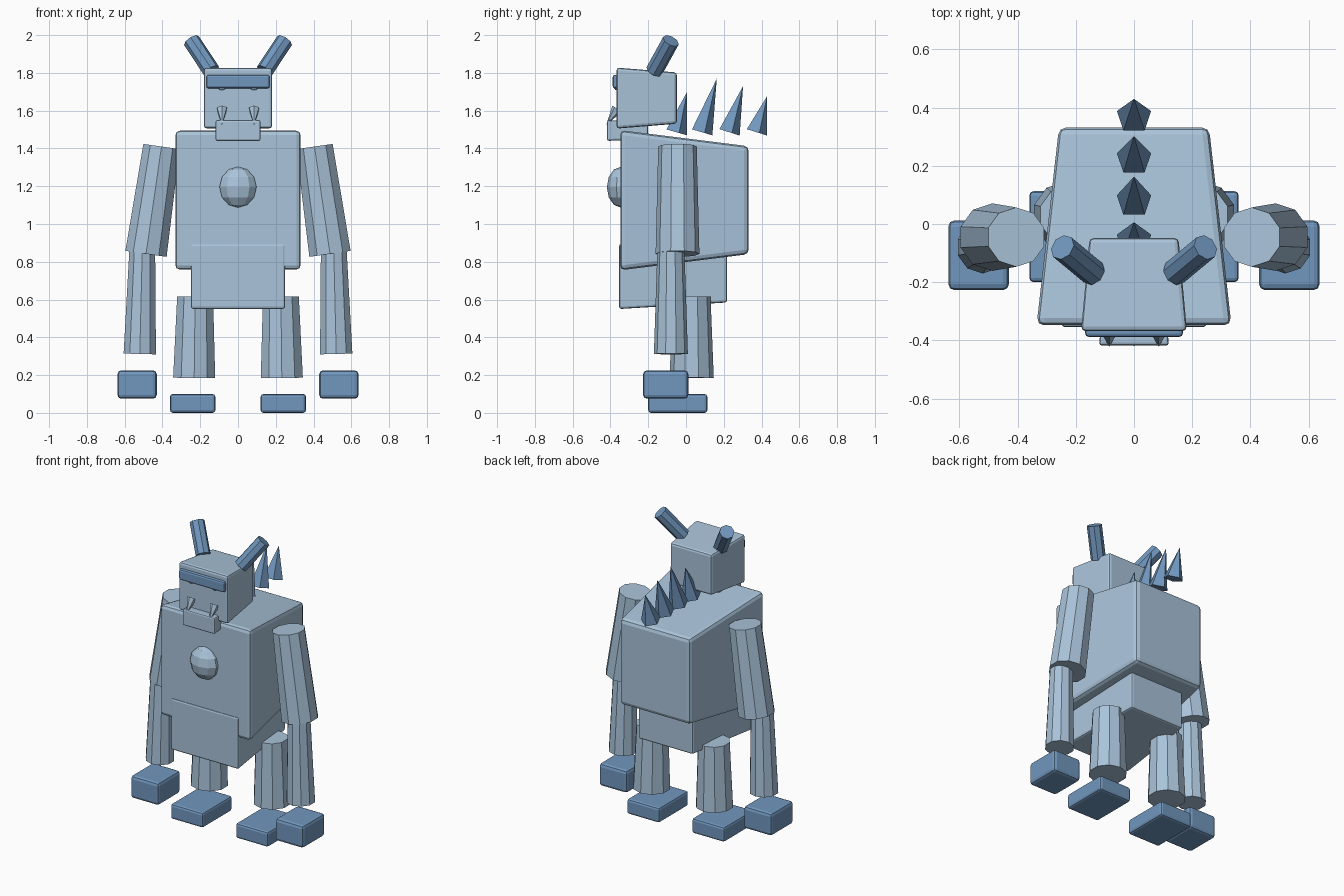
import bpy, bmesh, math
from mathutils import Vector

if "Cube" in bpy.data.objects:
    bpy.data.objects.remove(bpy.data.objects["Cube"])


def material(name, rgb):
    m = bpy.data.materials.new(name)
    m.diffuse_color = (*rgb, 1)
    m.use_nodes = True
    m.node_tree.nodes["Principled BSDF"].inputs["Base Color"].default_value = m.diffuse_color
    return m


PALE = material("pale_blue", (0.40, 0.55, 0.70))
DARK = material("steel_blue", (0.165, 0.31, 0.515))


def finish(name, bm, mat):
    bmesh.ops.recalc_face_normals(bm, faces=bm.faces)
    me = bpy.data.meshes.new(name)
    bm.to_mesh(me)
    bm.free()
    me.materials.append(mat)
    ob = bpy.data.objects.new(name, me)
    bpy.context.scene.collection.objects.link(ob)
    return ob


def block(name, mat, x, y, z, back=1.0, bevel=0.02):
    """Bevelled box from (min, max) ranges, its back face scaled by `back`."""
    bm = bmesh.new()
    bmesh.ops.create_cube(bm, size=2)
    for v in bm.verts:
        k = back if v.co.y > 0 else 1.0
        lo_hi = [((a + b) / 2, (b - a) / 2) for a, b in (x, y, z)]
        (cx, hx), (cy, hy), (cz, hz) = lo_hi
        v.co = (cx + v.co.x * hx * k, cy + v.co.y * hy, cz + v.co.z * hz * k)
    ob = finish(name, bm, mat)
    mod = ob.modifiers.new("soft_edges", 'BEVEL')
    mod.width, mod.segments = bevel, 2
    return ob


def limb(name, mat, start, end, r1, r2, sides=10):
    """Tapered prism between two points; r2 = 0 gives a spike."""
    a, b = Vector(start), Vector(end)
    q = Vector((0, 0, 1)).rotation_difference(b - a)
    bm = bmesh.new()

    def ring(c, r):
        pts = []
        for i in range(sides):
            t = math.pi / 2 + 2 * math.pi * i / sides
            pts.append(bm.verts.new(c + q @ Vector((r * math.cos(t), r * math.sin(t), 0))))
        return pts

    low = ring(a, r1)
    bm.faces.new(low)
    if r2 > 0:
        high = ring(b, r2)
        bm.faces.new(high)
    else:
        high = [bm.verts.new(b)] * sides
    for i in range(sides):
        j = (i + 1) % sides
        quad = [low[i], low[j], high[j], high[i]]
        bm.faces.new(quad if r2 > 0 else quad[:3])
    return finish(name, bm, mat)


def ball(name, mat, centre, size, segs, rings):
    bm = bmesh.new()
    bmesh.ops.create_uvsphere(bm, u_segments=segs, v_segments=rings, radius=1)
    for v in bm.verts:
        v.co = [c + p * s for c, p, s in zip(centre, v.co, size)]
    return finish(name, bm, mat)


# Body and head
block("torso", PALE, (-0.335, 0.335), (-0.348, 0.332), (0.755, 1.497), 0.77, 0.025)
block("pelvis", PALE, (-0.25, 0.25), (-0.354, 0.217), (0.55, 0.895), 0.8, 0.012)
block("head", PALE, (-0.182, 0.182), (-0.368, -0.048), (1.505, 1.828), 0.84, 0.015)
block("jaw", PALE, (-0.12, 0.12), (-0.418, -0.2), (1.44, 1.55), 0.84, 0.01)
block("brow", DARK, (-0.168, 0.168), (-0.388, -0.33), (1.718, 1.79), 1.0, 0.012)
ball("chest_knob", PALE, (0, -0.345, 1.195), (0.103, 0.074, 0.108), 10, 6)

# Paired parts
for s, side in ((-1, "left"), (1, "right")):
    limb(side + "_horn", DARK, (s * 0.14, -0.168, 1.81), (s * 0.246, -0.08, 1.97), 0.046, 0.046, 8)
    ball(side + "_eye", PALE, (s * 0.085, -0.365, 1.735), (0.028, 0.02, 0.028), 8, 6)
    limb(side + "_tusk", PALE, (s * 0.085, -0.365, 1.61), (s * 0.085, -0.422, 1.525), 0.03, 0, 6)
    limb(side + "_upper_arm", PALE, (s * 0.487, -0.045, 0.842), (s * 0.405, -0.045, 1.41), 0.116, 0.102)
    limb(side + "_forearm", PALE, (s * 0.52, -0.08, 0.312), (s * 0.507, -0.08, 0.855), 0.09, 0.072)
    limb(side + "_leg", PALE, (s * 0.232, 0.03, 0.185), (s * 0.227, 0.03, 0.615), 0.117, 0.1)
    hx = sorted((s * 0.43, s * 0.638))
    block(side + "_hand", DARK, hx, (-0.227, 0.012), (0.075, 0.225))
    fx = sorted((s * 0.12, s * 0.36))
    block(side + "_foot", DARK, fx, (-0.2, 0.113), (0.0, 0.1), 1.0, 0.015)

# Row of spikes along the back: base y, tip y, tip z
for i, (y, ty, tz) in enumerate(((-0.055, 0.006, 1.70), (0.08, 0.163, 1.77),
                                 (0.225, 0.302, 1.73), (0.37, 0.43, 1.678))):
    limb(f"back_spike_{i + 1}", DARK, (0, y, 1.487), (0, ty, tz), 0.062, 0, 5)
